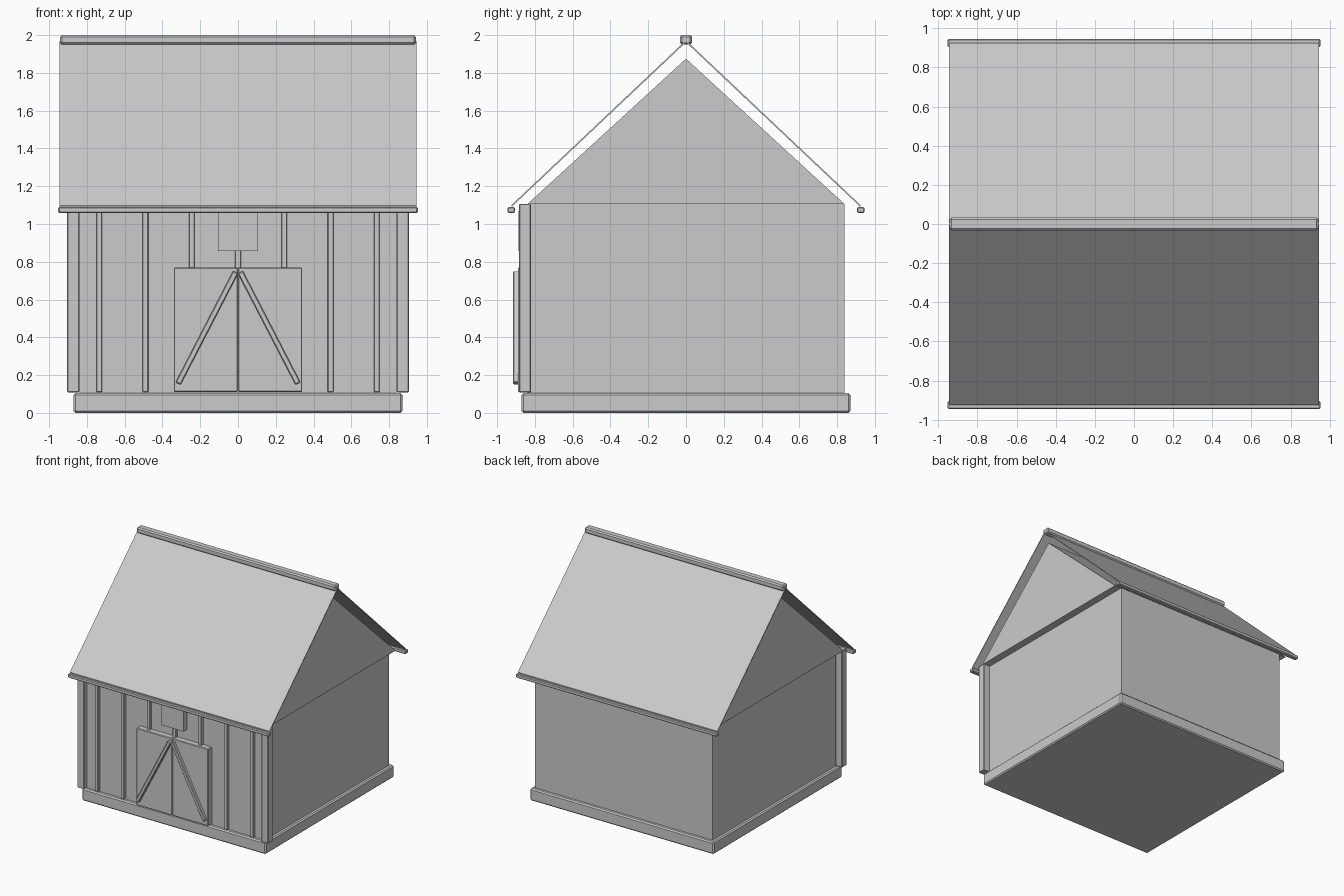
import bpy, bmesh, math
from mathutils import Matrix

if "Cube" in bpy.data.objects:
    bpy.data.objects.remove(bpy.data.objects["Cube"])


def finish(name, bm, bevel=0.0):
    bmesh.ops.recalc_face_normals(bm, faces=bm.faces)
    mesh = bpy.data.meshes.new(name)
    bm.to_mesh(mesh)
    bm.free()
    ob = bpy.data.objects.new(name, mesh)
    bpy.context.collection.objects.link(ob)
    if bevel:
        mod = ob.modifiers.new("edge_bevel", 'BEVEL')
        mod.width = bevel
        mod.segments = 1
    return ob


def box(name, x, y, z, bevel=0.0, turn=0.0):
    """Box from (min, max) ranges, turned about its own centre in the xz plane."""
    bm = bmesh.new()
    size = [r[1] - r[0] for r in (x, y, z)]
    centre = [(r[0] + r[1]) / 2 for r in (x, y, z)]
    bmesh.ops.create_cube(bm, size=1, matrix=Matrix.Translation(centre)
                          @ Matrix.Rotation(turn, 4, 'Y') @ Matrix.Diagonal((*size, 1)))
    return finish(name, bm, bevel)


def extrude_x(name, profile, x0, x1):
    """Extrude a (y, z) outline along x."""
    bm = bmesh.new()
    face = bm.faces.new([bm.verts.new((x0, y, z)) for y, z in profile])
    new = bmesh.ops.extrude_face_region(bm, geom=[face])["geom"]
    verts = [g for g in new if isinstance(g, bmesh.types.BMVert)]
    bmesh.ops.translate(bm, verts=verts, vec=(x1 - x0, 0, 0))
    return finish(name, bm)


# Base and walls
box("foundation", (-0.87, 0.87), (-0.87, 0.87), (0, 0.105), 0.01)
box("walls", (-0.84, 0.84), (-0.84, 0.84), (0.103, 1.107))

# Gable block: two mirrored halves meeting under the ridge
for s, side in ((-1, "front"), (1, "back")):
    extrude_x("gable_" + side, [(0, 1.105), (s * 0.84, 1.105), (0, 1.875)], -0.905, 0.905)

# Roof sheets, gutters and ridge cap
for s, side in ((-1, "front"), (1, "back")):
    extrude_x("roof_" + side, [(s * 0.925, 1.089), (s * 0.925, 1.099),
                               (s * 0.005, 1.968), (s * 0.005, 1.957)], -0.945, 0.945)
    y = sorted((s * 0.905, s * 0.945))
    box("gutter_" + side, (-0.952, 0.952), y, (1.058, 1.09), 0.006)
box("ridge_cap", (-0.942, 0.942), (-0.032, 0.032), (1.95, 2.0), 0.01)

# Front corner posts and battens, mirrored left and right
for s, side in ((-1, "left"), (1, "right")):
    box("corner_post_" + side, sorted((s * 0.84, s * 0.905)), (-0.885, -0.82),
        (0.108, 1.107), 0.005)
    for i, (x, bottom) in enumerate(((0.735, 0.11), (0.49, 0.11), (0.245, 0.76))):
        box(f"batten_{side}_{i + 1}", (s * x - 0.015, s * x + 0.015), (-0.865, -0.835),
            (bottom, 1.1), 0.003)
box("batten_middle", (-0.015, 0.015), (-0.865, -0.835), (0.76, 0.9), 0.003)

# Loft hatch
box("loft_hatch", (-0.105, 0.105), (-0.887, -0.835), (0.857, 1.07))

# Double door with diagonal braces
for s, side in ((-1, "left"), (1, "right")):
    box("door_" + side, sorted((s * 0.001, s * 0.34)), (-0.89, -0.835), (0.11, 0.77), 0.005)
    dx, dz = 0.305, -0.59
    half = math.hypot(dx, dz) / 2
    cx, cz = s * 0.165, 0.45
    box("door_brace_" + side, (cx - 0.015, cx + 0.015), (-0.915, -0.885),
        (cz - half, cz + half), 0.005, turn=-s * math.atan2(dx, -dz))
